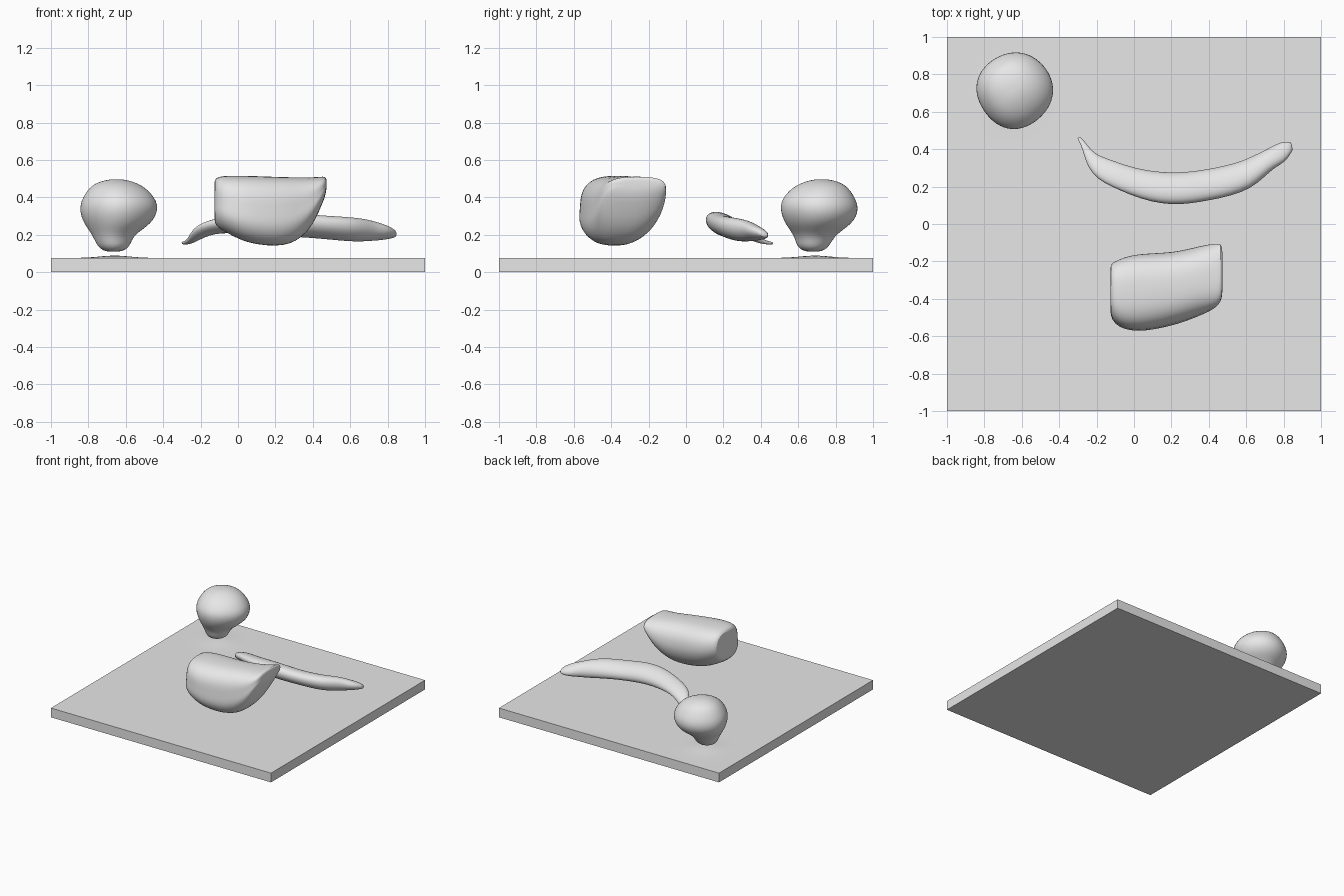
import bpy, bmesh, math

grey = bpy.data.materials.new("light_grey")
grey.diffuse_color = (0.8, 0.8, 0.8, 1)
SIDES = 32


def finish(name, bm, subsurf=0, angle=60):
    bmesh.ops.recalc_face_normals(bm, faces=bm.faces)
    mesh = bpy.data.meshes.new(name)
    bm.to_mesh(mesh)
    bm.free()
    mesh.materials.append(grey)
    ob = bpy.data.objects.new(name, mesh)
    bpy.context.collection.objects.link(ob)
    if subsurf:
        mod = ob.modifiers.new("smooth", "SUBSURF")
        mod.levels = mod.render_levels = subsurf
    bpy.ops.object.select_all(action="DESELECT")
    ob.select_set(True)
    bpy.context.view_layer.objects.active = ob
    bpy.ops.object.shade_smooth_by_angle(angle=math.radians(angle))
    return ob


def loft(name, rings, angle=60):
    """Skin a list of closed rings and close both ends with a centre fan."""
    bm = bmesh.new()
    loops = [[bm.verts.new(p) for p in ring] for ring in rings]
    n = len(loops[0])
    for a, b in zip(loops, loops[1:]):
        for i in range(n):
            j = (i + 1) % n
            bm.faces.new((a[i], a[j], b[j], b[i]))
    for loop in (loops[0], loops[-1]):
        centre = bm.verts.new([sum(v.co[k] for v in loop) / n for k in range(3)])
        for i in range(n):
            bm.faces.new((loop[i], loop[(i + 1) % n], centre))
    return finish(name, bm, 1, angle)


def rounded(power):
    """Unit superellipse points."""
    out = []
    for i in range(SIDES):
        t = 2 * math.pi * i / SIDES
        c, s = math.cos(t), math.sin(t)
        out.append((math.copysign(abs(c) ** (2 / power), c),
                    math.copysign(abs(s) ** (2 / power), s)))
    return out


# Square board with a faint bump under the bulb
bm = bmesh.new()
bmesh.ops.create_cube(bm, size=1)
bmesh.ops.subdivide_edges(bm, edges=[e for e in bm.edges if
                          abs(e.verts[0].co.z - e.verts[1].co.z) < 0.1],
                          cuts=39, use_grid_fill=True)
for v in bm.verts:
    top = v.co.z > 0
    v.co.x *= 2
    v.co.y *= 2
    v.co.z = 0
    if top:
        d2 = (v.co.x + 0.66) ** 2 + (v.co.y - 0.69) ** 2
        v.co.z = 0.076 + 0.013 * math.exp(-d2 / 0.012)
finish("board", bm, 0, 40)

# Floating bulb: z, radius, axis x, axis y
bulb = [(0.110, 0.03, -0.665, 0.68), (0.117, 0.06, -0.665, 0.68),
        (0.140, 0.085, -0.665, 0.68), (0.17, 0.098, -0.667, 0.685),
        (0.20, 0.115, -0.665, 0.69), (0.23, 0.145, -0.655, 0.70),
        (0.26, 0.175, -0.645, 0.71), (0.30, 0.198, -0.64, 0.715),
        (0.34, 0.206, -0.637, 0.715), (0.38, 0.200, -0.637, 0.713),
        (0.42, 0.175, -0.64, 0.715), (0.45, 0.148, -0.645, 0.72),
        (0.475, 0.112, -0.65, 0.725), (0.492, 0.06, -0.65, 0.725),
        (0.496, 0.025, -0.65, 0.725)]
rings = []
for z, r, cx, cy in bulb:
    ring = []
    for i in range(SIDES):
        t = 2 * math.pi * i / SIDES
        q = r * (1 + 0.015 * math.cos(4 * t + 0.6) + 0.012 * math.sin(3 * t))
        ring.append((cx + q * math.cos(t), cy + q * math.sin(t), z))
    rings.append(ring)
loft("bulb", rings)

# Chunky loaf: x, front y, back y, bottom z, top z
loaf = [(-0.124, -0.43, -0.26, 0.31, 0.46), (-0.128, -0.48, -0.215, 0.265, 0.495),
        (-0.105, -0.53, -0.20, 0.235, 0.512), (-0.05, -0.56, -0.175, 0.205, 0.516),
        (0.02, -0.57, -0.16, 0.168, 0.516), (0.10, -0.562, -0.155, 0.147, 0.514),
        (0.20, -0.54, -0.15, 0.138, 0.510), (0.28, -0.515, -0.135, 0.15, 0.508),
        (0.34, -0.49, -0.12, 0.185, 0.507), (0.40, -0.465, -0.108, 0.25, 0.507),
        (0.44, -0.44, -0.103, 0.34, 0.51), (0.465, -0.41, -0.105, 0.40, 0.512),
        (0.473, -0.37, -0.13, 0.44, 0.50)]
rings = []
for x, y0, y1, z0, z1 in loaf:
    ring = []
    for c, s in rounded(2.7):
        # the underside tapers and leans to the front
        taper = 1 - 0.2 * max(0, -s) ** 2
        y = (y0 + y1) / 2 + c * taper * (y1 - y0) / 2 - 0.04 * max(0, -s)
        ring.append((x, y, (z0 + z1) / 2 + s * (z1 - z0) / 2))
    rings.append(ring)
loft("loaf", rings)

# Curved pod: x, centre y, half width, bottom z, top z
pod = [(-0.298, 0.463, 0.010, 0.148, 0.162), (-0.275, 0.435, 0.016, 0.148, 0.166),
       (-0.25, 0.385, 0.028, 0.155, 0.19), (-0.22, 0.335, 0.048, 0.175, 0.235),
       (-0.17, 0.295, 0.064, 0.20, 0.265), (-0.10, 0.263, 0.068, 0.215, 0.285),
       (0.0, 0.225, 0.074, 0.21, 0.30), (0.10, 0.20, 0.082, 0.205, 0.315),
       (0.20, 0.188, 0.086, 0.20, 0.32), (0.30, 0.194, 0.085, 0.193, 0.315),
       (0.40, 0.21, 0.083, 0.187, 0.302), (0.50, 0.23, 0.083, 0.178, 0.296),
       (0.60, 0.262, 0.080, 0.168, 0.29), (0.67, 0.31, 0.067, 0.166, 0.282),
       (0.73, 0.35, 0.055, 0.170, 0.268), (0.785, 0.38, 0.058, 0.175, 0.248),
       (0.825, 0.412, 0.036, 0.182, 0.23), (0.845, 0.416, 0.022, 0.188, 0.215)]
rings = []
for k, (x, cy, w, z0, z1) in enumerate(pod):
    # rings turn to follow the bend of the pod
    a, b = pod[max(k - 1, 0)], pod[min(k + 1, len(pod) - 1)]
    ang = math.atan2(b[1] - a[1], b[0] - a[0]) * 0.8
    w *= math.cos(ang) ** 0.5
    ring = []
    for c, s in rounded(2.1):
        ring.append((x - c * w * math.sin(ang), cy + c * w * math.cos(ang),
                     (z0 + z1) / 2 + s * (z1 - z0) / 2 - 0.25 * c * w))
    rings.append(ring)
loft("curved_pod", rings)
